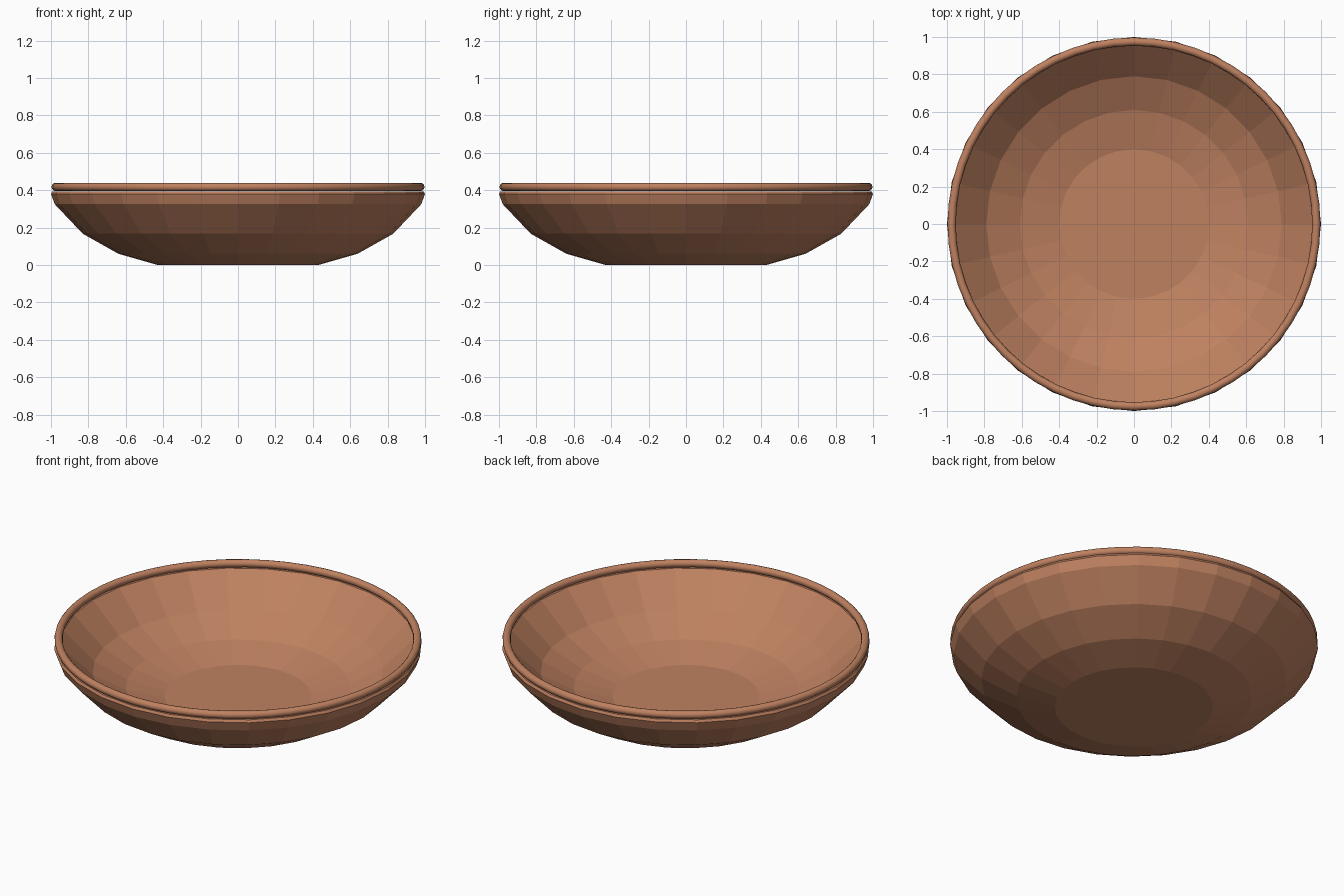
import bpy
import bmesh
import math
from mathutils import Vector

cube = bpy.data.objects.get("Cube")
if cube:
    bpy.data.objects.remove(cube, do_unlink=True)

# Single clay colour
clay = bpy.data.materials.new("terracotta")
clay.use_nodes = True
colour = (0.52, 0.22, 0.118, 1)
clay.diffuse_color = colour
clay.node_tree.nodes["Principled BSDF"].inputs["Base Color"].default_value = colour


def lathe(name, profile, sides):
    """Spin a list of (radius, height) points around the z axis."""
    bm = bmesh.new()
    verts = [bm.verts.new((r, 0, z)) for r, z in profile]
    edges = [bm.edges.new(pair) for pair in zip(verts, verts[1:])]
    bmesh.ops.spin(bm, geom=verts + edges, cent=Vector(), axis=(0, 0, 1),
                   angle=math.tau, steps=sides, use_merge=True)
    bmesh.ops.remove_doubles(bm, verts=bm.verts, dist=0.0005)
    bmesh.ops.recalc_face_normals(bm, faces=bm.faces)
    mesh = bpy.data.meshes.new(name)
    bm.to_mesh(mesh)
    bm.free()
    mesh.materials.append(clay)
    obj = bpy.data.objects.new(name, mesh)
    bpy.context.collection.objects.link(obj)
    return obj


# Faceted bowl: up the outside, over the lip, down the inside
lathe("bowl", [(0, 0), (0.43, 0), (0.64, 0.06), (0.83, 0.167), (0.98, 0.325),
               (1.0, 0.38), (0.992, 0.394), (0.962, 0.394),
               (0.79, 0.225), (0.61, 0.13), (0.4, 0.075), (0, 0.075)], 28)

# Smooth rounded rim sitting on the lip
bpy.ops.mesh.primitive_torus_add(location=(0, 0, 0.417), major_radius=0.975,
                                 minor_radius=0.022, major_segments=56,
                                 minor_segments=12)
rim = bpy.context.object
rim.name = "rim"
rim.data.materials.append(clay)
bpy.ops.object.shade_smooth_by_angle(angle=math.radians(40))
